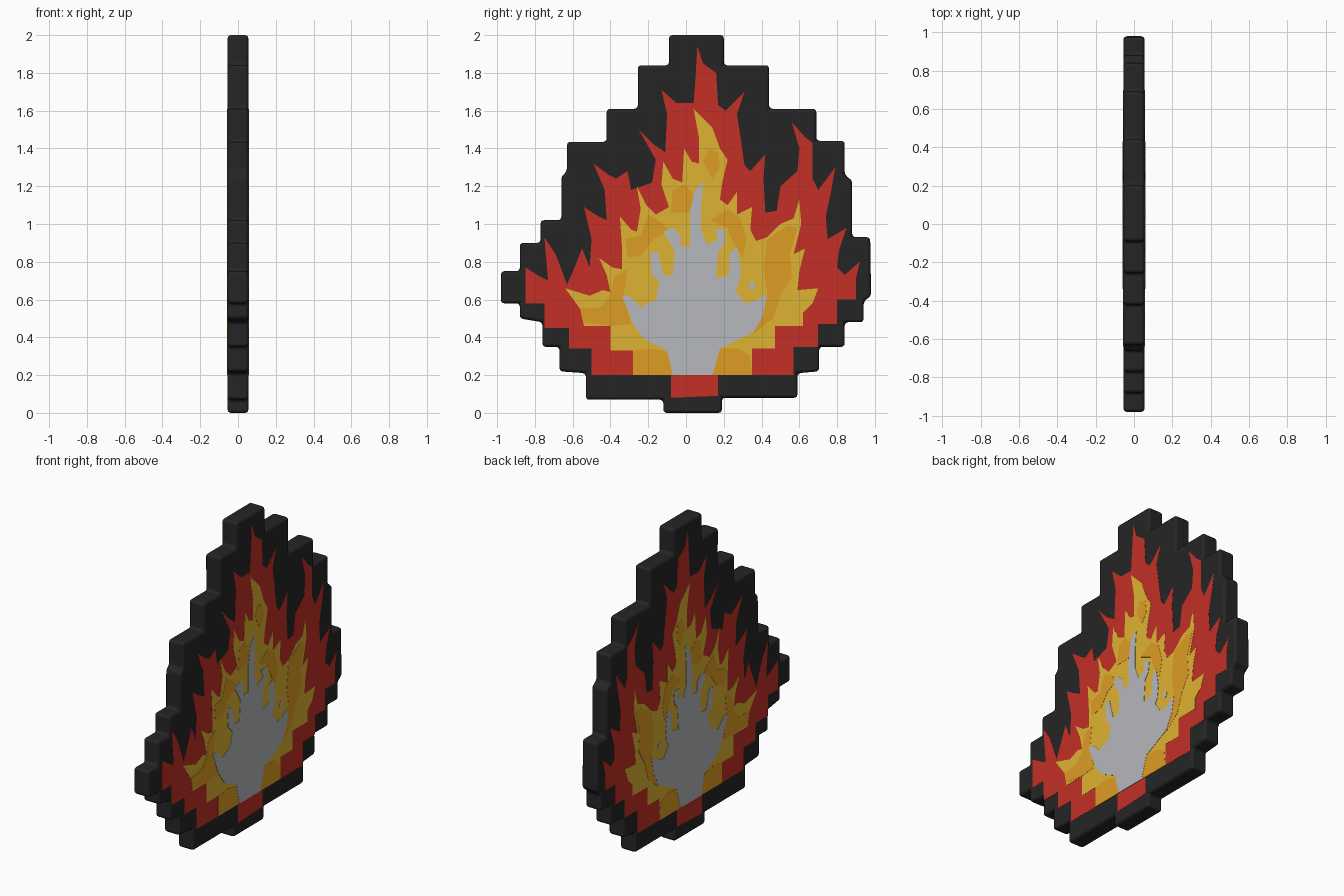
import bpy, bmesh, math

# Colours (sRGB picked, converted to linear)
def material(name, *rgb):
    m = bpy.data.materials.new(name)
    m.diffuse_color = [((c / 255 + 0.055) / 1.055) ** 2.4 for c in rgb] + [1]
    return m

BLACK = material("charcoal black", 37, 37, 37)
RED = material("flame red", 195, 48, 38)
YELLOW = material("flame yellow", 222, 180, 50)
ORANGE = material("flame orange", 222, 156, 36)
GREY = material("pale core grey", 182, 184, 188)

HALF = 0.055  # half thickness of the board

def prism(name, pts, x0, x1, mat):
    """Extrude a (y, z) outline given in hundredths from x0 to x1."""
    bm = bmesh.new()
    face = bm.faces.new([bm.verts.new((x0, y / 100, z / 100)) for y, z in pts])
    ext = bmesh.ops.extrude_face_region(bm, geom=[face])
    for v in ext["geom"]:
        if isinstance(v, bmesh.types.BMVert):
            v.co.x = x1
    bmesh.ops.recalc_face_normals(bm, faces=bm.faces)
    me = bpy.data.meshes.new(name)
    bm.to_mesh(me)
    bm.free()
    me.materials.append(mat)
    ob = bpy.data.objects.new(name, me)
    bpy.context.collection.objects.link(ob)
    return ob

def plates(name, pts, level, mat):
    """Thin painted plate on both faces of the board."""
    for side, s in (("right", 1), ("left", -1)):
        prism(f"{name}_{side}", pts, s * (HALF - 0.003), s * (HALF + 0.001 * level), mat)

# Stepped backing board with rounded edges
board = [
    (-9, 200), (20, 200), (20, 184), (44, 184), (44, 161), (69, 161), (69, 144),
    (84, 144), (84, 126), (88, 123), (88, 93), (97.5, 93), (98, 62), (94, 59),
    (94, 48), (84, 48), (84, 35), (70.5, 35), (70.5, 22), (59, 21), (59, 8),
    (19, 8), (19, 0), (-12, 0), (-12, 7), (-53, 7), (-53, 21), (-67, 22),
    (-67, 35), (-76, 35), (-76, 48), (-88, 50), (-88, 58), (-98, 58), (-98, 75),
    (-88, 75), (-88, 90), (-77, 90), (-77, 102), (-66, 102), (-66, 125),
    (-63, 128), (-63, 143.5), (-42, 143.5), (-42, 161), (-25.5, 161),
    (-25.5, 184), (-9, 184)]
slab = prism("backing_board", board, -HALF, HALF, BLACK)
bev = slab.modifiers.new("rounded", 'BEVEL')
bev.width, bev.segments, bev.limit_method = 0.018, 3, 'ANGLE'
bev.angle_limit = math.radians(20)
bev.harden_normals = True
bpy.context.view_layer.objects.active = slab
slab.select_set(True)
bpy.ops.object.shade_smooth_by_angle(angle=math.radians(40))

# Red outer flame, right half then left half
red_right = [
    (6, 194), (9, 185), (16, 180), (17, 163), (21, 160), (31, 170), (27, 158),
    (29, 145), (31, 131), (34, 128), (42, 137), (41, 124), (42, 106), (48, 107),
    (50, 120), (59, 128), (60, 140), (56, 154), (63, 146), (67, 143), (67, 124),
    (70, 118), (79, 130), (77, 118), (74, 104), (75, 92), (85, 98), (81, 86),
    (80, 77), (84, 73), (92, 80), (90, 71), (90, 60), (80, 60), (80, 47),
    (70, 47), (70, 35), (57, 35), (57, 20), (17, 20), (17, 9)]
red_left = [
    (-8, 8), (-8, 20), (-50, 20), (-50, 34), (-62, 34), (-62, 45), (-75, 45),
    (-75, 58), (-85, 58), (-85, 77), (-77, 72), (-73, 70), (-75, 93), (-69, 84),
    (-63, 68), (-59, 77), (-55, 87), (-51, 77), (-50, 92), (-54, 109),
    (-48, 105), (-42, 102), (-43, 118), (-49, 132), (-41, 126), (-37, 124),
    (-31, 128), (-29, 118), (-18, 122), (-16, 134), (-25, 150), (-17, 142),
    (-11, 138), (-10, 158), (-13, 171), (-5, 164), (4, 164), (5, 177)]
plates("red_flame", red_right + red_left, 1, RED)

# Yellow middle flame
yellow = [
    (4, 161), (14, 151), (18, 140), (22, 134), (19, 121), (18, 113), (22, 110),
    (27, 117), (27, 105), (35, 109), (34, 97), (37, 91), (43, 93), (50, 100),
    (57, 103), (60, 113), (61, 100), (57, 84), (63, 87), (60, 75), (59, 65),
    (70, 66), (67, 58), (62, 53), (62, 46), (47, 46), (47, 34), (35, 34),
    (35, 20), (-28, 20), (-28, 33), (-40, 33), (-40, 46), (-54, 46), (-56, 55),
    (-64, 66), (-51, 62), (-44, 65), (-40, 64), (-42, 73), (-46, 82), (-39, 77),
    (-34, 76), (-34, 89), (-35, 104), (-29, 97), (-26, 96), (-24, 108),
    (-26, 120), (-21, 110), (-16, 105), (-9, 109), (-13, 121), (-12, 133),
    (-7, 124), (-2, 122), (-1, 140), (3, 133), (7, 132), (7, 145)]
plates("yellow_flame", yellow, 2, YELLOW)

# Orange patches around the core
orange = {
    "base_left": [(-28, 20), (-28, 33), (-18, 34), (-9, 32), (-6, 20)],
    "base_right": [(13, 20), (17, 34), (28, 34), (34, 30), (35, 20)],
    "left": [(-54, 48), (-56, 55), (-45, 56), (-40, 62), (-38, 72), (-31, 76),
             (-33, 62), (-29, 47), (-40, 46)],
    "upper_left": [(-31, 82), (-32, 92), (-24, 94), (-20, 105), (-13, 101),
                   (-9, 96), (-17, 92), (-23, 84)],
    "top": [(-8, 106), (-7, 118), (-1, 121), (4, 116), (2, 106)],
    "spike": [(9, 133), (12, 140), (17, 138), (18, 130), (14, 124)],
    "upper_right": [(13, 102), (22, 108), (29, 103), (32, 92), (30, 82),
                    (25, 90), (22, 98)],
    "right": [(43, 92), (54, 99), (59, 98), (55, 84), (56, 72), (50, 62),
              (46, 50), (36, 42), (32, 44), (41, 54), (43, 64), (41, 76)],
}
for part, pts in orange.items():
    plates("orange_patch_" + part, pts, 3, ORANGE)

# Pale core with a small spark beside it
core = [
    (8, 122), (9, 121), (8, 110), (8, 97), (11, 89), (17, 92), (15, 97),
    (21, 97), (20, 89), (17, 85), (16, 71), (23, 73), (23, 84), (27, 88),
    (29, 76), (28, 68), (26, 65), (31, 58), (36, 59), (43, 63), (41, 52),
    (36, 43), (30, 40), (18, 34), (14, 20), (-7, 20), (-10, 33), (-22, 39),
    (-28, 47), (-34, 62), (-30, 62), (-24, 56), (-16, 60), (-14, 69), (-18, 73),
    (-19, 85), (-15, 85), (-12, 73), (-7, 73), (-6, 86), (-12, 96), (-7, 98),
    (-3, 94), (-3, 88), (2, 88), (2, 105), (4, 116)]
plates("pale_core", core, 4, GREY)
spark = [(35 + 1.6 * math.cos(a * math.pi / 4), 67.5 + 2.4 * math.sin(a * math.pi / 4))
         for a in range(8)]
plates("pale_spark", spark, 4, GREY)
